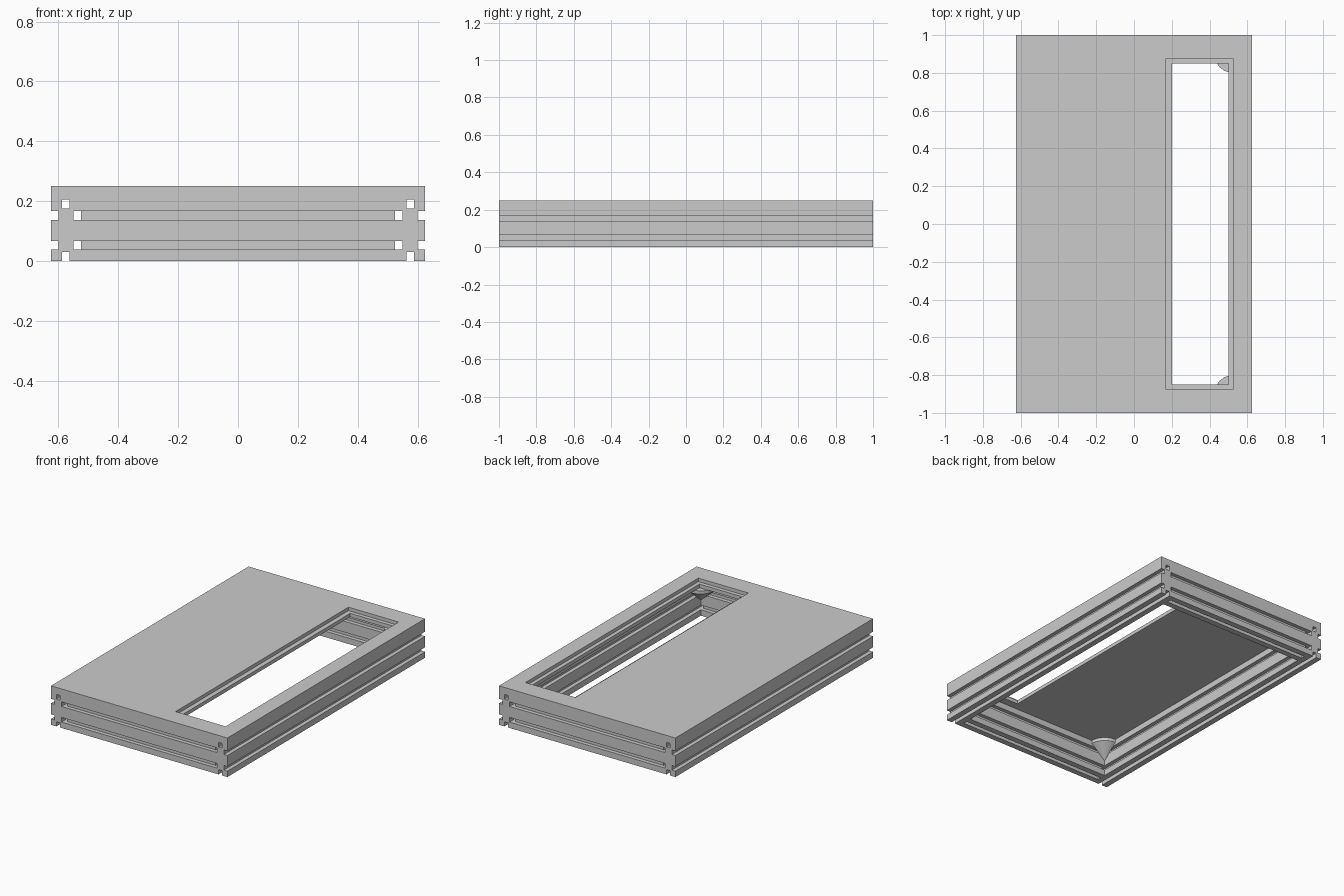
import bpy, bmesh, math
from mathutils import Matrix, Vector

if "Cube" in bpy.data.objects:
    bpy.data.objects.remove(bpy.data.objects["Cube"])

W, L = 0.625, 1.0          # half width, half length
T, H, TOP = 0.1, 0.205, 0.25  # rail thickness, rail height, overall height


def finish(name, bm):
    bmesh.ops.recalc_face_normals(bm, faces=bm.faces)
    me = bpy.data.meshes.new(name)
    bm.to_mesh(me)
    bm.free()
    ob = bpy.data.objects.new(name, me)
    bpy.context.collection.objects.link(ob)
    return ob


def box(name, x0, x1, y0, y1, z0, z1):
    bm = bmesh.new()
    bmesh.ops.create_cube(bm, size=1)
    bmesh.ops.scale(bm, vec=(x1 - x0, y1 - y0, z1 - z0), verts=bm.verts)
    bmesh.ops.translate(bm, vec=((x0 + x1) / 2, (y0 + y1) / 2, (z0 + z1) / 2), verts=bm.verts)
    return finish(name, bm)


# Slotted rail cross-section: one quarter, mirrored to all four corners
h, t, s = H / 2, T / 2, 0.0125
quarter = [(t, 0), (t, 0.035), (t - 0.025, 0.035), (t - 0.025, 0.0645),
           (t, 0.0645), (t, h), (s, h), (s, h - 0.03), (0, h - 0.03)]
half = quarter + [(-u, v) for u, v in reversed(quarter[:-1])]
profile = [(u, v + h) for u, v in half + [(u, -v) for u, v in reversed(half[1:-1])]]


def rail(name, length, angle, offset):
    bm = bmesh.new()
    face = bm.faces.new([bm.verts.new((u, -length / 2, v)) for u, v in profile])
    new = bmesh.ops.extrude_face_region(bm, geom=[face])["geom"]
    bmesh.ops.translate(bm, vec=(0, length, 0),
                        verts=[g for g in new if isinstance(g, bmesh.types.BMVert)])
    m = Matrix.Rotation(angle, 4, 'Z') @ Matrix.Translation((offset, 0, 0))
    bmesh.ops.transform(bm, matrix=m, verts=bm.verts)
    return finish(name, bm)


# Long side rails and shorter end rails between them
for i, side in enumerate(("right", "left")):
    rail(side + "_rail", 2 * L, math.pi * i, W - t)
for i, side in enumerate(("back", "front")):
    rail(side + "_rail", 2 * (W - T), math.pi * (i + 0.5), L - t)

# Top plate with a stepped window opening
plate = box("top_plate", -W, W, -L, L, H, TOP)
cuts = [box("window_cutter", 0.2, 0.5, -0.85, 0.85, 0.1, 0.4),
        box("ledge_cutter", 0.17, 0.525, -0.875, 0.875, 0.228, 0.4)]
bpy.context.view_layer.objects.active = plate
for c in cuts:
    mod = plate.modifiers.new("cut", 'BOOLEAN')
    mod.operation, mod.solver, mod.object = 'DIFFERENCE', 'EXACT', c
    bpy.ops.object.modifier_apply(modifier=mod.name)
    bpy.data.objects.remove(c)

# Quarter-round corner bosses tapering down into the inner corners
N = 6
for sx in (-1, 1):
    for sy in (-1, 1):
        bm = bmesh.new()
        cx, cy = sx * (W - T), sy * (L - T)

        def ring(z):
            return [bm.verts.new((cx, cy, z))] + [bm.verts.new((
                cx - sx * 0.1 * math.cos(a), cy - sy * 0.1 * math.sin(a), z))
                for a in (math.pi / 2 * k / N for k in range(N + 1))]

        top, low = ring(H), ring(0.185)
        tip = bm.verts.new((cx, cy, 0.1))
        bm.faces.new(top)
        for k in range(N + 2):
            j = (k + 1) % (N + 2)
            bm.faces.new((top[k], top[j], low[j], low[k]))
            bm.faces.new((low[k], low[j], tip))
        finish("corner_boss_%s_%s" % ("right" if sx > 0 else "left",
                                      "back" if sy > 0 else "front"), bm)
